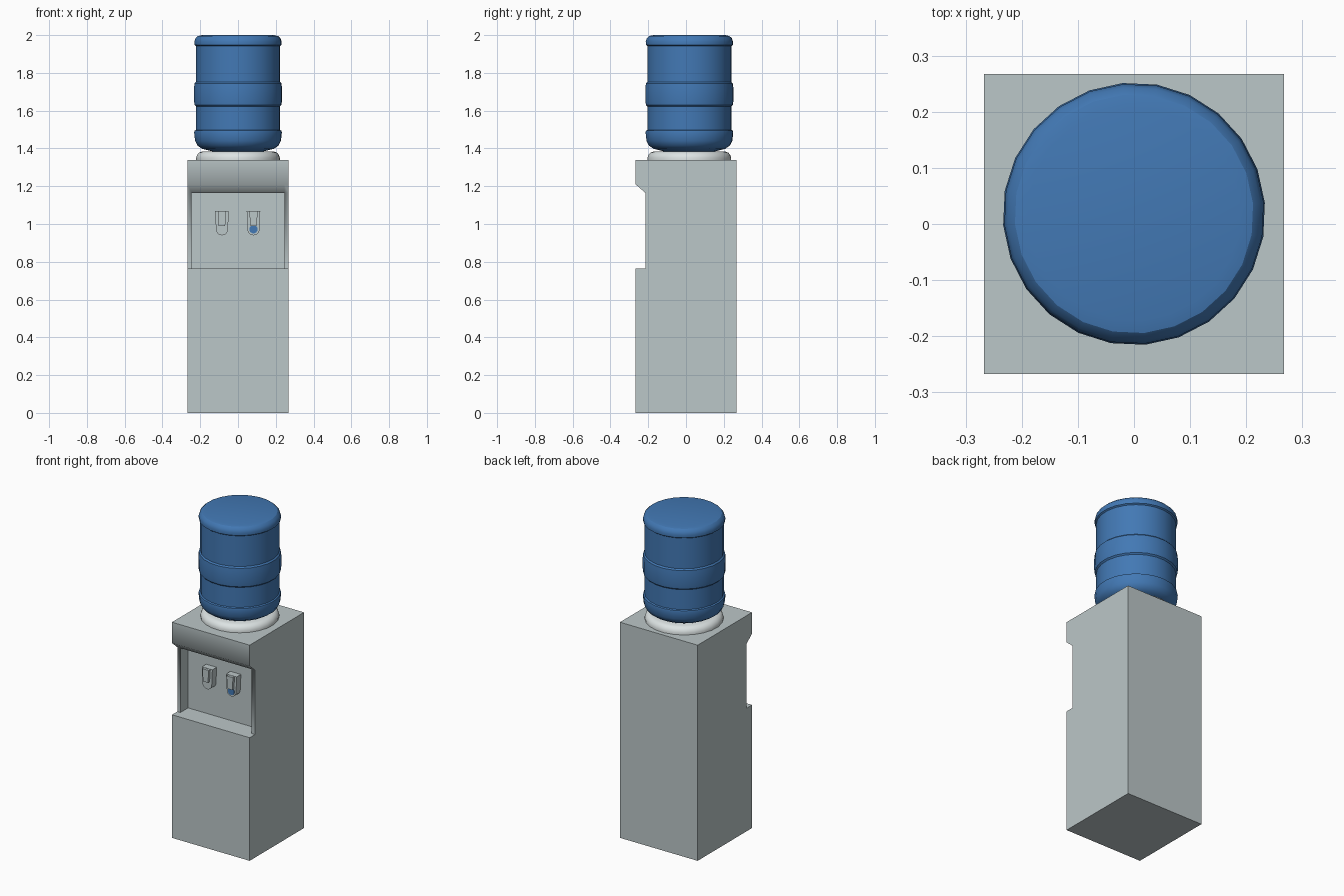
import bpy, bmesh, math
from mathutils import Matrix

if "Cube" in bpy.data.objects:
    bpy.data.objects.remove(bpy.data.objects["Cube"])


def material(name, rgb):
    m = bpy.data.materials.new(name)
    m.diffuse_color = (*rgb, 1)
    m.use_nodes = True
    m.node_tree.nodes["Principled BSDF"].inputs["Base Color"].default_value = m.diffuse_color
    return m


GREY = material("cabinet grey", (0.50, 0.57, 0.58))
WHITE = material("collar off white", (0.72, 0.77, 0.77))
BLUE = material("bottle blue", (0.055, 0.19, 0.46))


def finish(bm, name, mat, angle):
    bmesh.ops.recalc_face_normals(bm, faces=bm.faces)
    me = bpy.data.meshes.new(name)
    bm.to_mesh(me)
    bm.free()
    ob = bpy.data.objects.new(name, me)
    bpy.context.collection.objects.link(ob)
    me.materials.append(mat)
    bpy.ops.object.select_all(action='DESELECT')
    ob.select_set(True)
    bpy.context.view_layer.objects.active = ob
    bpy.ops.object.shade_smooth_by_angle(angle=math.radians(angle))
    return ob


def prism(points, offset):
    """Solid made by sweeping a closed outline along an offset."""
    bm = bmesh.new()
    f = bm.faces.new([bm.verts.new(p) for p in points])
    r = bmesh.ops.extrude_face_region(bm, geom=[f], use_keep_orig=True)
    vs = [g for g in r['geom'] if isinstance(g, bmesh.types.BMVert)]
    bmesh.ops.translate(bm, verts=vs, vec=offset)
    return bm


def lathe(name, profile, mat, cy, sides=24, turn=4.9, angle=30):
    bm = bmesh.new()
    rings = []
    for r, z in profile:
        rings.append([bm.verts.new((
            r * math.cos(math.radians(turn) + math.tau * i / sides),
            cy + r * math.sin(math.radians(turn) + math.tau * i / sides), z))
            for i in range(sides)])
    for a, b in zip(rings, rings[1:]):
        for i in range(sides):
            j = (i + 1) % sides
            bm.faces.new((a[i], a[j], b[j], b[i]))
    bm.faces.new(rings[0])
    bm.faces.new(rings[-1])
    return finish(bm, name, mat, angle)


# Cabinet: side profile with hood and notch, then a deeper tap alcove
W = 0.267
side = [(W, 0), (W, 1.34), (-W, 1.34), (-W, 1.21), (-0.215, 1.165),
        (-0.215, 0.765), (-W, 0.765), (-W, 0)]
bm = prism([(-W, y, z) for y, z in side], (2 * W, 0, 0))
for x in (-0.245, 0.245):
    bmesh.ops.bisect_plane(bm, geom=bm.verts[:] + bm.edges[:] + bm.faces[:],
                           plane_co=(x, 0, 0), plane_no=(1, 0, 0))
bmesh.ops.recalc_face_normals(bm, faces=bm.faces)
panel = [f for f in bm.faces if abs(f.calc_center_median().x) < 0.01
         and abs(f.calc_center_median().y + 0.215) < 0.001]
r = bmesh.ops.extrude_discrete_faces(bm, faces=panel)
for f in r['faces']:
    bmesh.ops.translate(bm, verts=f.verts, vec=(0, 0.075, 0))
finish(bm, "cabinet", GREY, 60)

# Collar and water bottle
CY = 0.018
lathe("bottle_collar", [(0.222, 1.338), (0.222, 1.352), (0.217, 1.366),
                        (0.206, 1.378), (0.19, 1.384), (0.12, 1.384)],
      WHITE, CY)
lathe("water_bottle",
      [(0.12, 1.38), (0.15, 1.388), (0.19, 1.398), (0.215, 1.415),
       (0.228, 1.44), (0.233, 1.485), (0.231, 1.494), (0.223, 1.498),
       (0.223, 1.622), (0.231, 1.63), (0.234, 1.655), (0.234, 1.715),
       (0.231, 1.744), (0.223, 1.752), (0.223, 1.942), (0.231, 1.948),
       (0.232, 1.965), (0.226, 1.983), (0.213, 1.995), (0.19, 2.0)],
      BLUE, CY)


def rounded_tab(cx, y, half, low, top, n=10):
    """U-shaped outline with a round lower end."""
    arc = [(cx + half * 0.88 * math.cos(math.pi + math.pi * i / n), y,
            low + half * 0.88 + half * 0.88 * math.sin(math.pi + math.pi * i / n))
           for i in range(n + 1)]
    return arc + [(cx + half, y, top), (cx - half, y, top)]


# Taps: U-shaped body, tapered spout in front
for label, cx in (("left", -0.085), ("right", 0.082)):
    finish(prism(rounded_tab(cx, -0.138, 0.036, 0.94, 1.07), (0, -0.044, 0)),
           label + "_tap_body", GREY, 40)
    spout = [(cx - 0.017, -0.18, 0.99), (cx + 0.017, -0.18, 0.99),
             (cx + 0.022, -0.18, 1.068), (cx - 0.022, -0.18, 1.068)]
    finish(prism(spout, (0, -0.018, 0)), label + "_tap_spout", GREY, 40)

# Blue cold-water mark on the right tap
bm = bmesh.new()
bmesh.ops.create_cone(bm, cap_ends=True, segments=16, radius1=0.022,
                      radius2=0.022, depth=0.006,
                      matrix=Matrix.Translation((0.082, -0.183, 0.972))
                      @ Matrix.Rotation(math.pi / 2, 4, 'X'))
finish(bm, "cold_mark", BLUE, 40)
